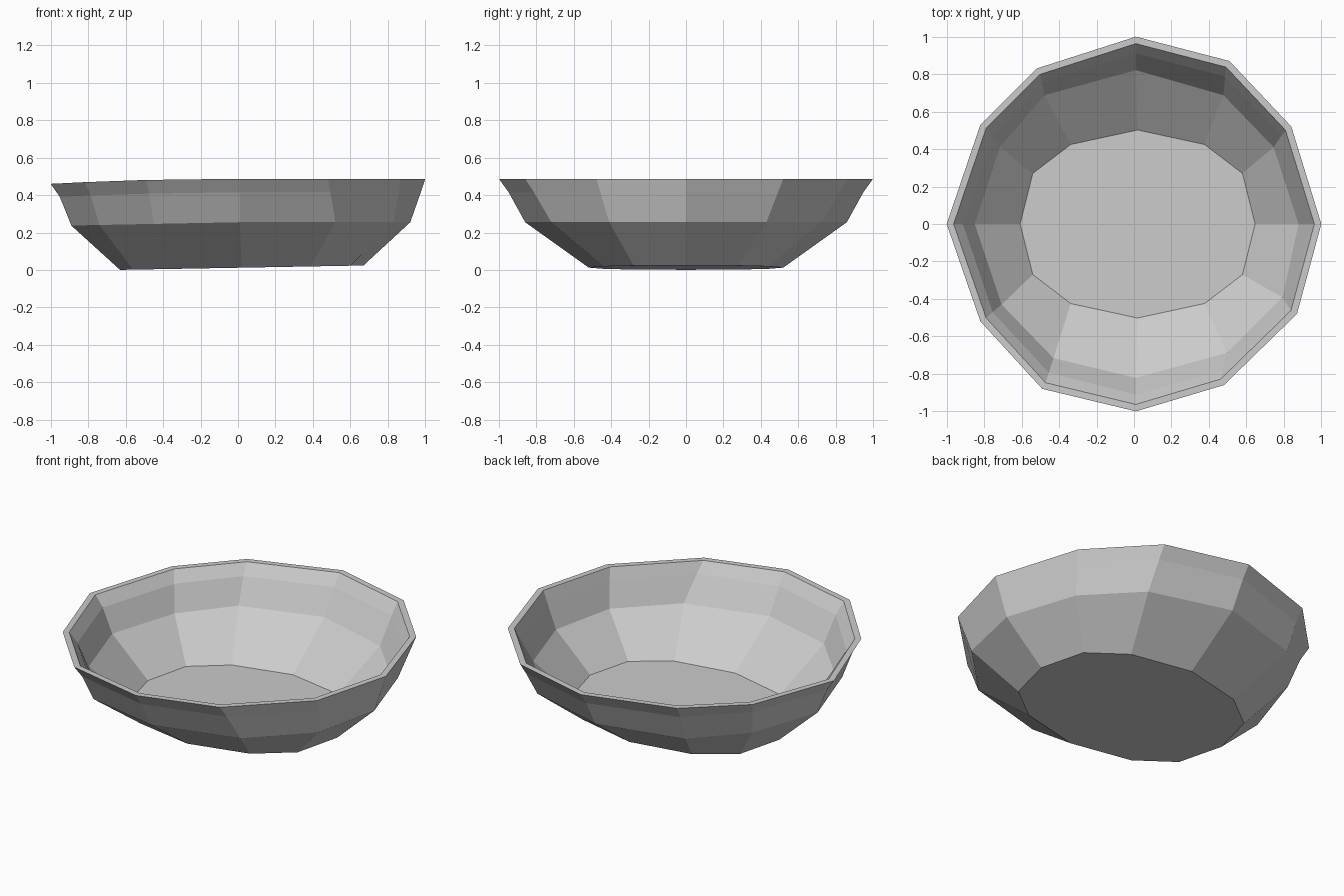
import bpy
import bmesh
from mathutils import Vector

default_cube = bpy.data.objects.get("Cube")
if default_cube:
    bpy.data.objects.remove(default_cube, do_unlink=True)


def make_material(name, value):
    material = bpy.data.materials.new(name)
    material.use_nodes = True
    color = (value, value, value, 1)
    material.diffuse_color = color
    material.node_tree.nodes["Principled BSDF"].inputs["Base Color"].default_value = color
    return material


# Uneven hand-shaped outlines, counterclockwise from the left side (+x)
rim_outline = [(1, 0), (.84, .52), (.51, .87), (.01, 1), (-.52, .83), (-.82, .53),
               (-1, 0), (-.82, -.52), (-.49, -.88), (.01, -1), (.48, -.86), (.87, -.48)]
belly_outline = [(.92, 0), (.78, .43), (.5, .72), (.01, .86), (-.5, .72), (-.75, .43),
                 (-.89, 0), (-.74, -.45), (-.45, -.75), (.01, -.86), (.52, -.72), (.83, -.41)]
foot_half = [(.67, 0), (.6, .28), (.39, .44), (.02, .52), (-.35, .44), (-.56, .28), (-.63, 0)]
foot_outline = foot_half + [(x, -y) for x, y in reversed(foot_half[1:-1])]


def ring(outline, height):
    """Lift a flat outline to a height that varies across the bowl."""
    return [Vector((x, y, height(x))) for x, y in outline]


def shoulder(belly, rim):
    """Ring just under the lip, fuller towards the left side."""
    points = []
    for low, high in zip(belly, rim):
        point = low.lerp(high, .63 + .07 * high.x)
        point.z = low.z + .69 * (high.z - low.z)
        points.append(point)
    return points


def inset(points, scale, lift):
    return [Vector((p.x * scale, p.y * scale, p.z + lift)) for p in points]


# Outer wall rings, gently sagging towards the right side
foot = ring(foot_outline, lambda x: .012 + .018 * x)
belly = ring(belly_outline, lambda x: .255 - .02 * max(0, -x))
rim = ring(rim_outline, lambda x: .487 - .027 * max(0, -x) ** 2)

# Inner wall rings
inner_rim = inset(rim, .963, 0)
inner_belly = inset(belly, .955, .015)
floor = inset(foot, .965, .03)

profile = [foot, belly, shoulder(belly, rim), rim,
           inner_rim, shoulder(inner_belly, inner_rim), inner_belly, floor]

# Bowl: bridge the rings and close the foot and floor
bm = bmesh.new()
loops = [[bm.verts.new(point) for point in points] for points in profile]
for lower, upper in zip(loops, loops[1:]):
    for i in range(len(lower)):
        j = (i + 1) % len(lower)
        bm.faces.new((lower[i], lower[j], upper[j], upper[i]))
bm.faces.new(list(reversed(loops[0])))
bm.faces.new(loops[-1])
bmesh.ops.recalc_face_normals(bm, faces=bm.faces[:])

mesh = bpy.data.meshes.new("bowl")
bm.to_mesh(mesh)
bm.free()
mesh.materials.append(make_material("light grey", .6))
bowl = bpy.data.objects.new("bowl", mesh)
bpy.context.collection.objects.link(bowl)
